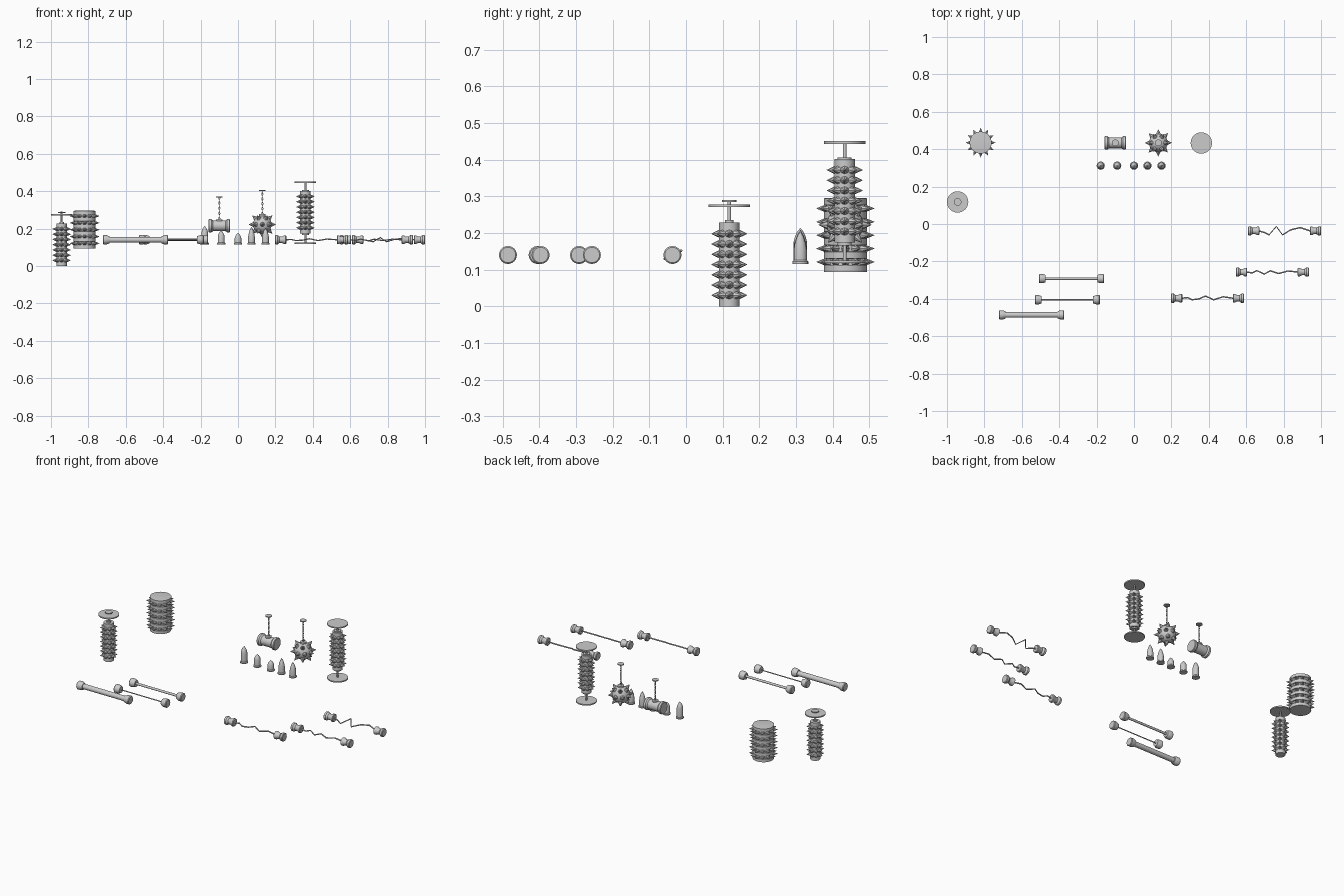
import bpy, bmesh, math
from mathutils import Vector, Matrix

if "Cube" in bpy.data.objects:
    bpy.data.objects.remove(bpy.data.objects["Cube"])

UP = Vector((0, 0, 1))


def aim(pos, direction):
    """Matrix placing local z along direction at pos."""
    return Matrix.Translation(pos) @ Vector(direction).to_track_quat('Z', 'Y').to_matrix().to_4x4()


def finish(bm, name):
    bmesh.ops.recalc_face_normals(bm, faces=bm.faces)
    me = bpy.data.meshes.new(name)
    bm.to_mesh(me)
    bm.free()
    ob = bpy.data.objects.new(name, me)
    bpy.context.collection.objects.link(ob)
    bpy.ops.object.select_all(action='DESELECT')
    bpy.context.view_layer.objects.active = ob
    ob.select_set(True)
    bpy.ops.object.shade_smooth_by_angle(angle=math.radians(35))
    return ob


def lathe(bm, profile, pos, axis=UP, n=24):
    """Closed solid of revolution from (radius, height) pairs."""
    m = aim(pos, axis)
    rings = []
    for r, h in profile:
        rings.append([bm.verts.new(m @ Vector((r * math.cos(2 * math.pi * k / n),
                                               r * math.sin(2 * math.pi * k / n), h)))
                      for k in range(n)])
    for a, b in zip(rings, rings[1:]):
        for k in range(n):
            bm.faces.new((a[k], a[(k + 1) % n], b[(k + 1) % n], b[k]))
    bm.faces.new(rings[0])
    bm.faces.new(rings[-1])


def cyl(bm, r, z0, z1, pos, axis=UP, n=24):
    lathe(bm, [(r, z0), (r, z1)], pos, axis, n)


def spike(bm, pos, direction, r, h):
    bmesh.ops.create_cone(bm, segments=8, radius1=r, radius2=0.0005, depth=h, cap_ends=True,
                          matrix=aim(pos, direction) @ Matrix.Translation((0, 0, h / 2)))


def spike_ring(bm, x, y, z, r_in, r_out, base, count):
    for k in range(count):
        a = 2 * math.pi * k / count
        d = Vector((math.cos(a), math.sin(a), 0))
        spike(bm, Vector((x, y, z)) + d * r_in, d, base, r_out - r_in)


def spiked_column(name, x, y, z, height=0.228):
    bm = bmesh.new()
    cyl(bm, 0.028, z, z + height, (x, y, 0))
    for i in range(7):
        spike_ring(bm, x, y, z + 0.03 + i * 0.028, 0.025, 0.049, 0.012, 8)
    finish(bm, name)


def plate(name, x, y, z, r=0.057, t=0.007):
    bm = bmesh.new()
    cyl(bm, r, z - t / 2, z + t / 2, (x, y, 0), n=32)
    finish(bm, name)


def rod(name, x, y, z0, z1, r=0.005):
    bm = bmesh.new()
    cyl(bm, r, z0, z1, (x, y, 0), n=12)
    finish(bm, name)


def chain(name, x, y, z0, z1):
    """Interlocked links hanging from a small ceiling plate."""
    bm = bmesh.new()
    count = round((z1 - z0) / 0.013)
    pitch = (z1 - z0) / count
    for i in range(count):
        turn = Matrix.Rotation(math.pi / 2 * (i % 2), 4, 'Z')
        rings = []
        for k in range(10):
            a = 2 * math.pi * k / 10
            ring = []
            for j in range(6):
                b = 2 * math.pi * j / 6
                p = Vector(((0.004 + 0.0016 * math.cos(b)) * math.cos(a), 0.0016 * math.sin(b),
                            (0.008 + 0.0016 * math.cos(b)) * math.sin(a)))
                ring.append(bm.verts.new(turn @ p + Vector((x, y, z0 + (i + 0.5) * pitch))))
            rings.append(ring)
        for k in range(10):
            p, q = rings[k], rings[(k + 1) % 10]
            for j in range(6):
                bm.faces.new((p[j], p[(j + 1) % 6], q[(j + 1) % 6], q[j]))
    finish(bm, name)
    plate(name + "_mount", x, y, z1, 0.018, 0.005)


# Standing spiked roller at the left
x, y = -0.943, 0.118
spiked_column("left_roller", x, y, 0)
rod("left_roller_collar", x, y, 0.226, 0.236, 0.012)
rod("left_roller_rod", x, y, 0.23, 0.29)
plate("left_roller_plate", x, y, 0.274)
plate("left_roller_cap", x, y, 0.287, 0.02, 0.005)

# Spiked roller between two plates
x, y = 0.36, 0.433
spiked_column("framed_roller", x, y, 0.174)
rod("framed_roller_rod", x, y, 0.12, 0.45)
for side, z, c in (("bottom", 0.121, 0.17), ("top", 0.447, 0.403)):
    plate("framed_roller_plate_" + side, x, y, z)
    plate("framed_roller_collar_" + side, x, y, c, 0.019, 0.007)

# Wide banded drum with spikes in the grooves
x, y = -0.82, 0.435
bm = bmesh.new()
profile = []
for i in range(6):
    z = 0.093 + i * 0.0365
    profile += [(0.053, z), (0.059, z + 0.001), (0.059, z + 0.019), (0.053, z + 0.02)]
lathe(bm, profile, (x, y, 0), n=32)
for i in range(5):
    spike_ring(bm, x, y, 0.121 + i * 0.0365, 0.05, 0.079, 0.012, 12)
finish(bm, "spiked_drum")

# Hanging spiked ball
c = Vector((0.13, 0.434, 0.222))
bm = bmesh.new()
bmesh.ops.create_uvsphere(bm, u_segments=24, v_segments=14, radius=0.05,
                          matrix=Matrix.Translation(c))
for lat, n in ((0, 8), (42, 6), (-42, 6), (-90, 1)):
    for k in range(n):
        a, e = 2 * math.pi * k / n, math.radians(lat)
        d = Vector((math.cos(a) * math.cos(e), math.sin(a) * math.cos(e), math.sin(e)))
        spike(bm, c + d * 0.045, d, 0.014, 0.027)
cyl(bm, 0.018, 0.044, 0.055, c)
finish(bm, "spiked_ball")
chain("ball_chain", c.x, c.y, 0.274, 0.404)

# Hanging log with flared ends
c = Vector((-0.10, 0.434, 0.215))
bm = bmesh.new()
half = [(0.033, 0.057), (0.036, 0.054), (0.036, 0.042), (0.029, 0.034)]
lathe(bm, [(r, -h) for r, h in half] + half[::-1], c, (1, 0, 0))
cyl(bm, 0.017, 0.025, 0.034, c)
finish(bm, "hanging_log")
chain("log_chain", c.x, c.y, 0.248, 0.37)

# Row of shells with flanged bases: x, height, straight-wall fraction
shells = [(-0.178, 0.097, 0.62), (-0.09, 0.072, 0.62), (0.0, 0.06, 0.55),
          (0.072, 0.092, 0.42), (0.147, 0.088, 0.42)]
for i, (x, h, f) in enumerate(shells):
    s, t = h * f, h * (1 - f)
    bm = bmesh.new()
    lathe(bm, [(0.022, 0), (0.022, 0.006), (0.018, 0.01), (0.018, s), (0.015, s + t * 0.35),
               (0.009, s + t * 0.72), (0.001, h)], (x, 0.312, 0.116), n=16)
    finish(bm, f"shell_{i + 1}")

# Straight bars with end caps: left x, right x, y, bar radius
Z = 0.14
cap = [(0.021, 0), (0.0245, 0.004), (0.0245, 0.02), (0.019, 0.036)]
bars = [(-0.508, -0.16, -0.292, 0.007), (-0.53, -0.182, -0.405, 0.003),
        (-0.722, -0.373, -0.486, 0.015)]
for i, (x0, x1, y, r) in enumerate(bars):
    bm = bmesh.new()
    cyl(bm, r, x0 + 0.03, x1 - 0.03, (0, y, Z), (1, 0, 0), 16)
    finish(bm, f"beam_{i + 1}")
    for side, xe, d in (("left", x0, 1), ("right", x1, -1)):
        bm = bmesh.new()
        lathe(bm, cap, (xe, y, Z), (d, 0, 0))
        finish(bm, f"beam_{i + 1}_emitter_{side}")

# Zigzag arcs between waisted electrodes: left x, y, bend offsets along the arc
electrode = [(0.021, 0), (0.0245, 0.003), (0.0245, 0.014), (0.017, 0.024), (0.017, 0.038),
             (0.023, 0.048), (0.023, 0.057), (0.019, 0.06)]
steps = [0, 0.11, 0.2, 0.34, 0.46, 0.62, 0.8, 1]
arcs = [(0.198, -0.397, [0, 0.004, -0.008, -0.003, 0.012, -0.008, 0.008, 0]),
        (0.545, -0.257, [0, -0.004, 0.008, -0.011, 0.007, -0.008, 0.006, 0]),
        (0.61, -0.037, [0, -0.008, -0.021, 0.024, -0.021, 0.006, 0.018, 0])]
for i, (x0, y, offs) in enumerate(arcs):
    x1 = x0 + 0.39
    for side, xe, d in (("left", x0, 1), ("right", x1, -1)):
        bm = bmesh.new()
        lathe(bm, electrode, (xe, y, Z), (d, 0, 0))
        finish(bm, f"arc_{i + 1}_electrode_{side}")
    bm = bmesh.new()
    rings = []
    for s, o in zip(steps, offs):
        px = x0 + 0.057 + s * 0.276
        rings.append([bm.verts.new((px, y + o + 0.0038 * math.cos(k * math.pi / 3),
                                    Z + 0.5 * o + 0.0038 * math.sin(k * math.pi / 3)))
                      for k in range(6)])
    for a, b in zip(rings, rings[1:]):
        for k in range(6):
            bm.faces.new((a[k], a[(k + 1) % 6], b[(k + 1) % 6], b[k]))
    bm.faces.new(rings[0])
    bm.faces.new(rings[-1])
    finish(bm, f"arc_{i + 1}_bolt")
